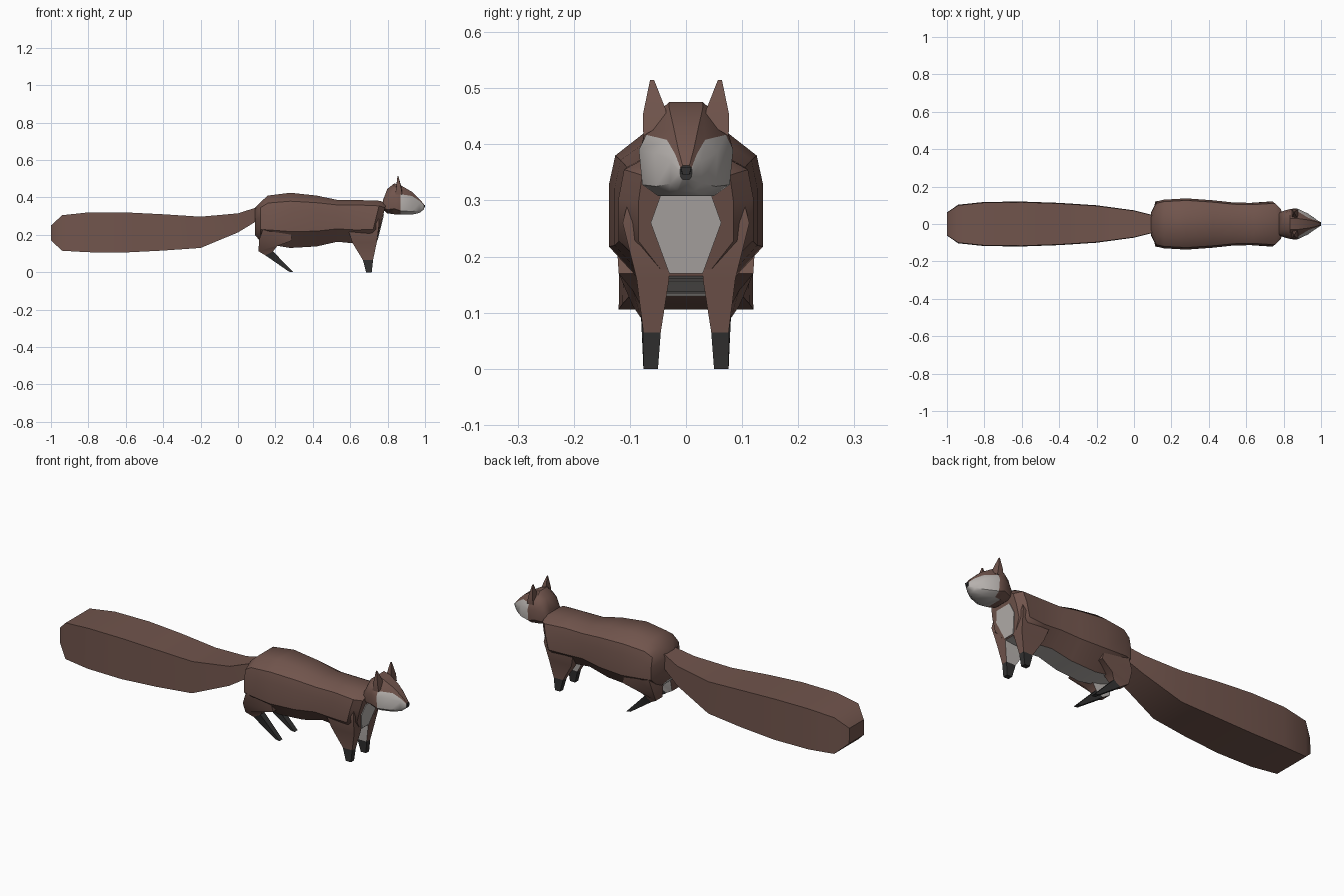
import bpy, bmesh, math


def material(name, rgb):
    m = bpy.data.materials.new(name)
    m.diffuse_color = (*rgb, 1)
    return m


BROWN, GREY, DARK = 0, 1, 2
MATS = [material("brown fur", (0.165, 0.09, 0.073)),
        material("pale grey fur", (0.48, 0.45, 0.43)),
        material("dark paws", (0.032, 0.031, 0.031))]


def loft(name, rings, rule=lambda row, seg: BROWN, caps=(BROWN, BROWN), angle=38):
    """Skin closed rings of equal length; rule(row, segment) picks the colour."""
    bm = bmesh.new()
    rows = [[bm.verts.new(p) for p in r] for r in rings]
    n = len(rows[0])
    for i in range(len(rows) - 1):
        for j in range(n):
            k = (j + 1) % n
            f = bm.faces.new((rows[i][j], rows[i][k], rows[i + 1][k], rows[i + 1][j]))
            f.material_index = rule(i, j)
    for row, c in ((rows[0], caps[0]), (rows[-1], caps[1])):
        bm.faces.new(row).material_index = c
    bmesh.ops.recalc_face_normals(bm, faces=bm.faces)
    me = bpy.data.meshes.new(name)
    bm.to_mesh(me)
    bm.free()
    for m in MATS:
        me.materials.append(m)
    ob = bpy.data.objects.new(name, me)
    bpy.context.collection.objects.link(ob)
    bpy.ops.object.select_all(action='DESELECT')
    ob.select_set(True)
    bpy.context.view_layer.objects.active = ob
    bpy.ops.object.shade_smooth_by_angle(angle=math.radians(angle))
    return ob


def mirrored_ring(x, half, tilt=0):
    """Ring across x from half-section points (y, z) listed top to bottom."""
    pts = half + [(-y, z) for y, z in reversed(half)]
    return [(x + tilt * (z - 0.3), y, z) for y, z in pts]


# Body: x, half width, top, ridge, bottom, forward tilt
body = []
for x, w, zt, zr, zb, tilt in [
        (0.09, 0.06, 0.345, 0.325, 0.20, 0),
        (0.12, 0.12, 0.375, 0.345, 0.165, 0),
        (0.16, 0.13, 0.41, 0.37, 0.15, 0),
        (0.28, 0.137, 0.425, 0.38, 0.13, 0),
        (0.42, 0.127, 0.41, 0.372, 0.138, 0),
        (0.53, 0.115, 0.387, 0.36, 0.163, 0),
        (0.63, 0.113, 0.386, 0.36, 0.155, 0.1),
        (0.74, 0.12, 0.382, 0.355, 0.16, 0.25),
        (0.775, 0.085, 0.368, 0.345, 0.165, 0.25)]:
    half = [(0.5 * w, zt), (0.92 * w, zr), (w, zr - 0.05),
            (w, zb + 0.35 * (zr - zb)), (0.42 * w, zb)]
    body.append(mirrored_ring(x, half, tilt))
loft("body", body, lambda r, s: GREY if s == 4 else BROWN)

# Chest patch lying on the sloping front of the body
patch = mirrored_ring(0.774, [(0.045, 0.31), (0.063, 0.26), (0.03, 0.17)], 0.25)
loft("chest_patch", [patch, [(x + 0.005, y, z) for x, y, z in patch]],
     lambda r, s: GREY, (GREY, GREY))

# Tail: long box section, x, half width, bottom, top
tail = [[(x, w, z0), (x, w * 0.97, z1), (x, -w * 0.97, z1), (x, -w, z0)]
        for x, w, z0, z1 in [
            (-1.0, 0.062, 0.17, 0.25), (-0.94, 0.103, 0.115, 0.305),
            (-0.8, 0.118, 0.107, 0.32), (-0.6, 0.12, 0.106, 0.32),
            (-0.4, 0.113, 0.116, 0.31), (-0.2, 0.1, 0.13, 0.297),
            (0.0, 0.073, 0.213, 0.315), (0.11, 0.045, 0.28, 0.35)]]
loft("tail", tail)

# Head: half-sections from the neck to the snout
head = [mirrored_ring(x, h) for x, h in [
    (0.775, [(0.03, 0.385), (0.05, 0.38), (0.06, 0.36), (0.055, 0.345), (0.03, 0.335)]),
    (0.798, [(0.03, 0.445), (0.058, 0.42), (0.07, 0.385), (0.065, 0.335), (0.035, 0.315)]),
    (0.835, [(0.03, 0.475), (0.07, 0.44), (0.08, 0.395), (0.078, 0.34), (0.045, 0.31)]),
    (0.87, [(0.03, 0.465), (0.071, 0.417), (0.084, 0.39), (0.078, 0.328), (0.05, 0.308)]),
    (0.93, [(0.022, 0.43), (0.034, 0.408), (0.056, 0.385), (0.053, 0.325), (0.03, 0.308)]),
    (0.97, [(0.014, 0.392), (0.019, 0.382), (0.027, 0.37), (0.028, 0.33), (0.015, 0.317)]),
    (0.995, [(0.006, 0.362), (0.01, 0.358), (0.011, 0.35), (0.009, 0.34), (0.005, 0.337)])]]


def head_colour(row, seg):
    muzzle = row >= 3 and 1 <= seg <= 7
    chin = row >= 2 and seg == 4
    return GREY if muzzle or chin else BROWN


loft("head", head, head_colour, (BROWN, DARK))

# Nose
loft("nose", [[(x, y * k, 0.352 + z * k) for y, z in
               ((-0.011, 0.008), (0.011, 0.008), (0.007, -0.007), (-0.007, -0.007))]
              for x, k in ((0.98, 1), (1.0, 0.85))],
     lambda r, s: DARK, (DARK, DARK))

for side, s in (("left", 1), ("right", -1)):
    # Ears: tapered, cupped slightly outward
    loft(side + "_ear", [
        [(0.842, s * 0.035, 0.44), (0.842, s * 0.076, 0.415),
         (0.878, s * 0.076, 0.415), (0.878, s * 0.035, 0.44)],
        [(0.846, s * 0.036, 0.462), (0.846, s * 0.077, 0.452),
         (0.872, s * 0.077, 0.452), (0.872, s * 0.036, 0.462)],
        [(0.853, s * 0.057, 0.515), (0.853, s * 0.064, 0.515),
         (0.857, s * 0.064, 0.515), (0.857, s * 0.057, 0.515)]])

    # Legs: rear point, front point, inner y, outer y, from paw upward
    legs = {
        "front_leg": [
            (0.685, 0.0, 0.715, 0.0, 0.05, 0.076),
            (0.668, 0.065, 0.722, 0.065, 0.045, 0.076),
            (0.61, 0.16, 0.742, 0.16, 0.03, 0.088),
            (0.58, 0.26, 0.755, 0.26, 0.03, 0.113),
            (0.62, 0.31, 0.75, 0.31, 0.03, 0.1)],
        "hind_leg": [
            (0.273, 0.003, 0.296, 0.0, 0.05, 0.076),
            (0.147, 0.09, 0.187, 0.112, 0.045, 0.08),
            (0.11, 0.112, 0.21, 0.14, 0.04, 0.095),
            (0.112, 0.17, 0.29, 0.17, 0.03, 0.12),
            (0.14, 0.25, 0.27, 0.25, 0.03, 0.125)]}
    for name, rows in legs.items():
        rings = [[(xa, s * yi, za), (xa, s * yo, za), (xb, s * yo, zb), (xb, s * yi, zb)]
                 for xa, za, xb, zb, yi, yo in rows]
        loft(side + "_" + name, rings,
             lambda r, g: DARK if r == 0 else GREY if g == 3 else BROWN,
             (DARK, BROWN))
